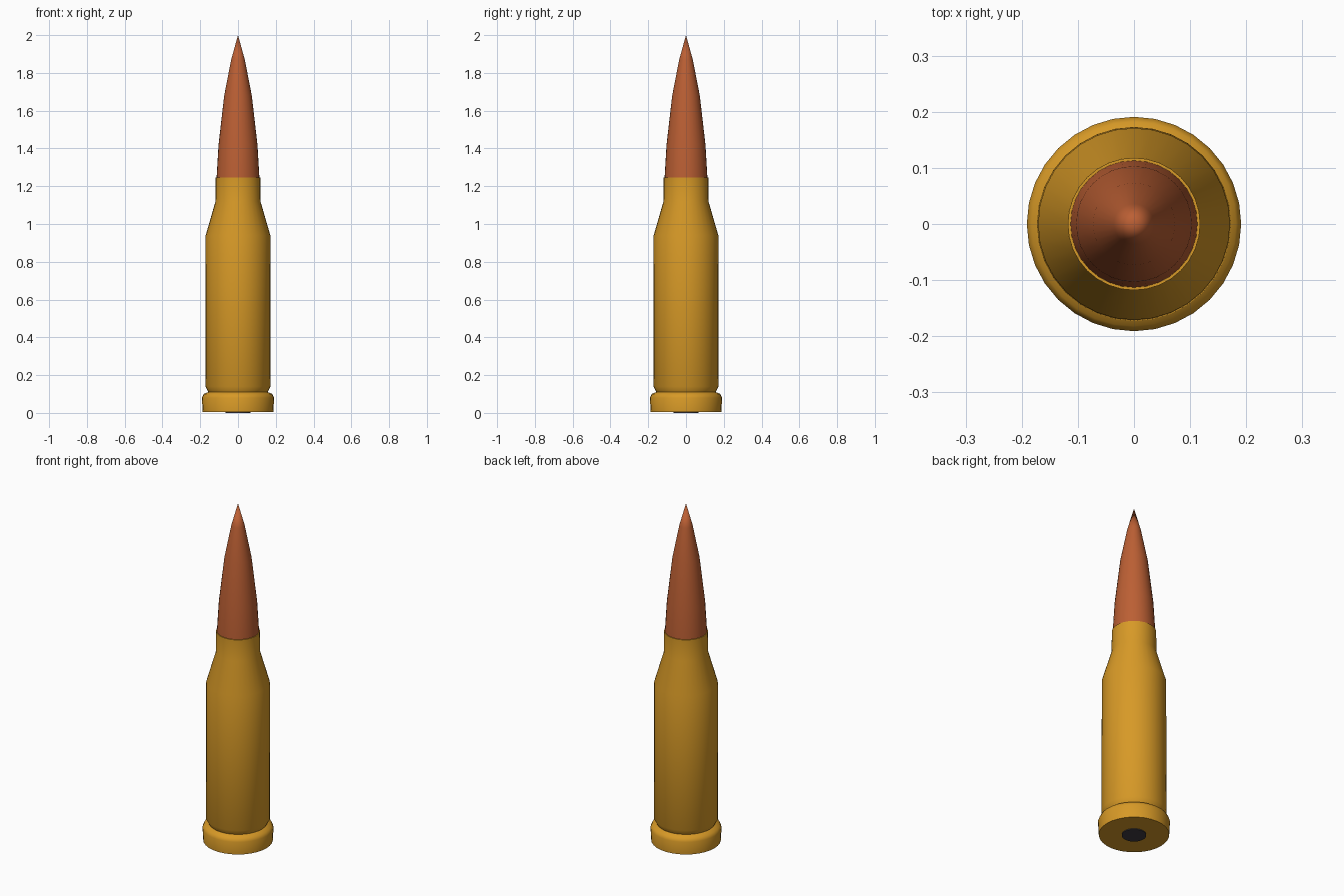
import bpy, bmesh, math

cube = bpy.data.objects.get("Cube")
if cube:
    bpy.data.objects.remove(cube, do_unlink=True)


def material(name, color):
    mat = bpy.data.materials.new(name)
    mat.use_nodes = True
    mat.diffuse_color = (*color, 1)
    mat.node_tree.nodes["Principled BSDF"].inputs["Base Color"].default_value = (*color, 1)
    return mat


def lathe(name, profile, mat, sides=32):
    """Spin a (radius, height) profile that starts and ends on the axis."""
    bm = bmesh.new()
    verts = [bm.verts.new((r, 0, z)) for r, z in profile]
    edges = [bm.edges.new(pair) for pair in zip(verts, verts[1:])]
    bmesh.ops.spin(bm, geom=verts + edges, cent=(0, 0, 0), axis=(0, 0, 1),
                   angle=math.tau, steps=sides, use_merge=True)
    bmesh.ops.remove_doubles(bm, verts=bm.verts, dist=0.0001)
    bmesh.ops.recalc_face_normals(bm, faces=bm.faces)
    mesh = bpy.data.meshes.new(name)
    bm.to_mesh(mesh)
    bm.free()
    mesh.materials.append(mat)
    obj = bpy.data.objects.new(name, mesh)
    bpy.context.collection.objects.link(obj)
    bpy.ops.object.select_all(action="DESELECT")
    obj.select_set(True)
    bpy.context.view_layer.objects.active = obj
    bpy.ops.object.shade_smooth_by_angle(angle=math.radians(50))
    return obj


brass = material("brass", (0.68, 0.32, 0.02))
copper = material("copper", (0.50, 0.115, 0.034))
dark = material("dark_steel", (0.05, 0.045, 0.055))

# Case: base, rim, extractor groove, body, shoulder, neck and mouth
lathe("case", [(0, 0.005), (0.187, 0.005), (0.191, 0.08), (0.182, 0.1),
               (0.157, 0.11), (0.173, 0.14), (0.171, 0.94),
               (0.119, 1.12), (0.118, 1.245), (0, 1.245)], brass)

# Pointed tip seated in the neck
lathe("tip", [(0, 1.2), (0.114, 1.2), (0.113, 1.25), (0.103, 1.42),
              (0.073, 1.68), (0.036, 1.87), (0, 2.0)], copper)

# Primer disc in the base
lathe("primer", [(0, 0), (0.065, 0), (0.065, 0.008), (0, 0.008)], dark)
